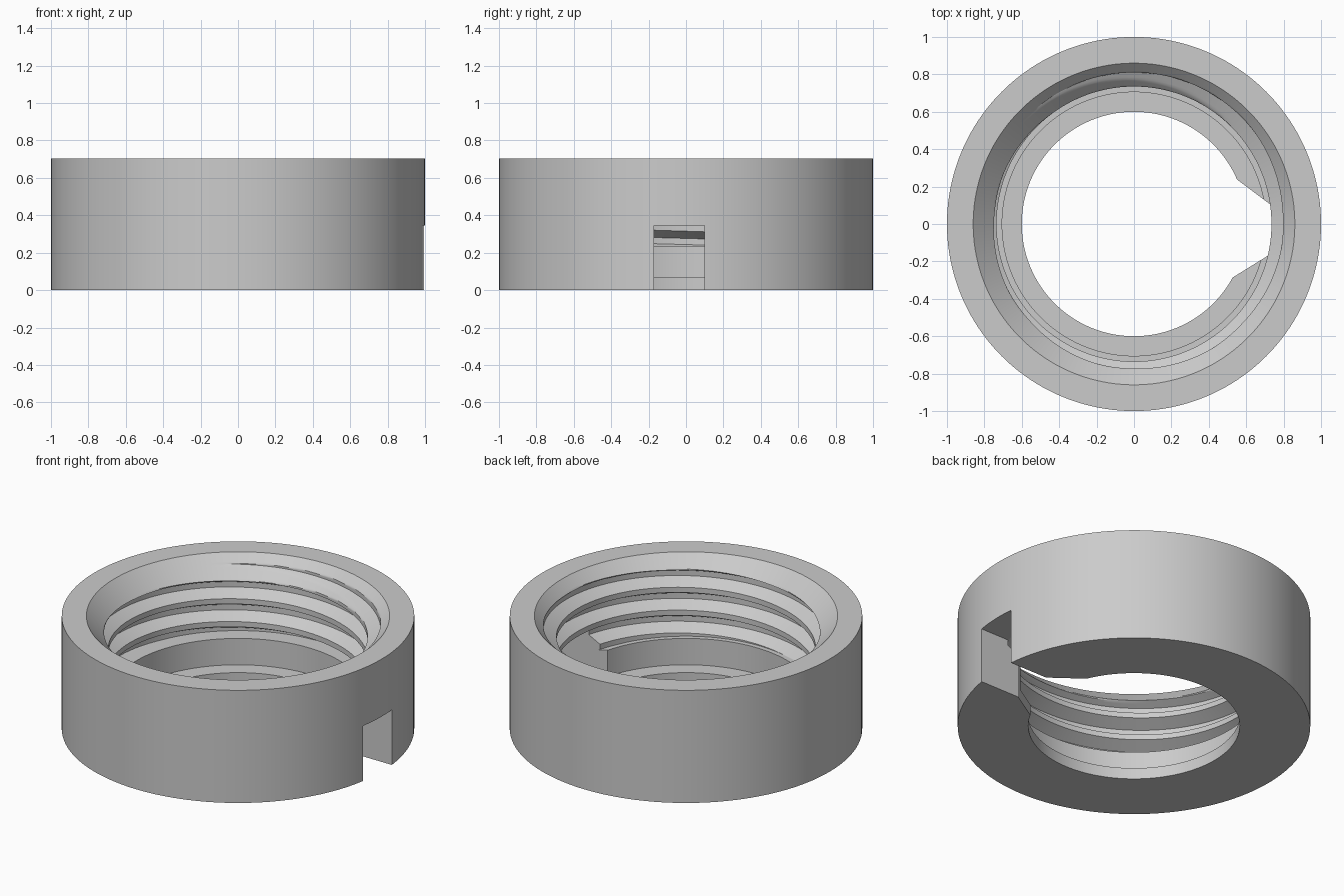
import bpy, bmesh, math

if "Cube" in bpy.data.objects:
    bpy.data.objects.remove(bpy.data.objects["Cube"])

HEIGHT, LEDGE, FLOOR = 0.705, 0.235, 0.07
CREST, ROOT, PITCH = 0.735, 0.81, 0.143
COLS, SUBS = 160, 6
# one thread turn: (height fraction, radius)
TURN = [(0.0, CREST), (0.23, CREST), (0.5, ROOT), (0.73, ROOT), (1.0, CREST)]

grey = bpy.data.materials.new("light grey")
grey.diffuse_color = (0.6, 0.6, 0.6, 1)
grey.use_nodes = True
grey.node_tree.nodes["Principled BSDF"].inputs["Base Color"].default_value = grey.diffuse_color


def thread_radius(t):
    t %= 1.0
    for (a, ra), (b, rb) in zip(TURN, TURN[1:]):
        if t <= b:
            return ra + (rb - ra) * (t - a) / (b - a)
    return CREST


# helix rows, as turns above the first crest
rows = []
for k in range(-2, 4):
    for (a, _), (b, _) in zip(TURN, TURN[1:]):
        rows += [k + a + (b - a) * i / SUBS for i in range(SUBS)]
rows.append(4.0)


def section(angle):
    """Closed (radius, z) outline of the ring wall at one angle."""
    start = 0.315 + PITCH * (angle - math.pi) / math.tau
    pts = [(1.0, 0.0), (1.0, HEIGHT)]
    for row in reversed(rows):
        z = min(max(start + PITCH * row, LEDGE), HEIGHT)
        cone = 0.86 - (HEIGHT - z)          # lead-in chamfer
        pts.append((max(thread_radius((z - start) / PITCH), cone), z))
    return pts + [(0.705, LEDGE), (0.705, FLOOR), (0.6, FLOOR), (0.6, 0.0)]


def make_object(name, bm):
    bmesh.ops.recalc_face_normals(bm, faces=bm.faces)
    mesh = bpy.data.meshes.new(name)
    bm.to_mesh(mesh)
    bm.free()
    mesh.materials.append(grey)
    obj = bpy.data.objects.new(name, mesh)
    bpy.context.collection.objects.link(obj)
    return obj


# threaded ring swept around z
bm = bmesh.new()
loops = []
for c in range(COLS + 1):
    a = math.tau * c / COLS
    loops.append([bm.verts.new((r * math.cos(a), r * math.sin(a), z))
                  for r, z in section(a)])
for p, q in zip(loops, loops[1:]):
    for i in range(len(p)):
        j = (i + 1) % len(p)
        bm.faces.new((p[i], q[i], q[j], p[j]))
bmesh.ops.remove_doubles(bm, verts=bm.verts, dist=0.00005)
ring = make_object("threaded_ring", bm)

# side slot, flared where it meets the bore
outline = [(1.1, 0.10), (0.735, 0.10), (0.40, 0.351),
           (0.40, -0.365), (0.715, -0.17), (1.1, -0.17)]
bm = bmesh.new()
base = bm.faces.new([bm.verts.new((x, y, -0.1)) for x, y in outline])
ext = bmesh.ops.extrude_face_region(bm, geom=[base])["geom"]
bmesh.ops.translate(bm, vec=(0, 0, 0.445),
                    verts=[v for v in ext if isinstance(v, bmesh.types.BMVert)])
cutter = make_object("slot_cutter", bm)
cutter.hide_render = True

cut = ring.modifiers.new("slot", 'BOOLEAN')
cut.operation = 'DIFFERENCE'
cut.solver = 'EXACT'
cut.object = cutter
bpy.context.view_layer.objects.active = ring
ring.select_set(True)
bpy.ops.object.modifier_apply(modifier=cut.name)
bpy.data.objects.remove(cutter)
bpy.ops.object.shade_smooth_by_angle(angle=math.radians(25))
